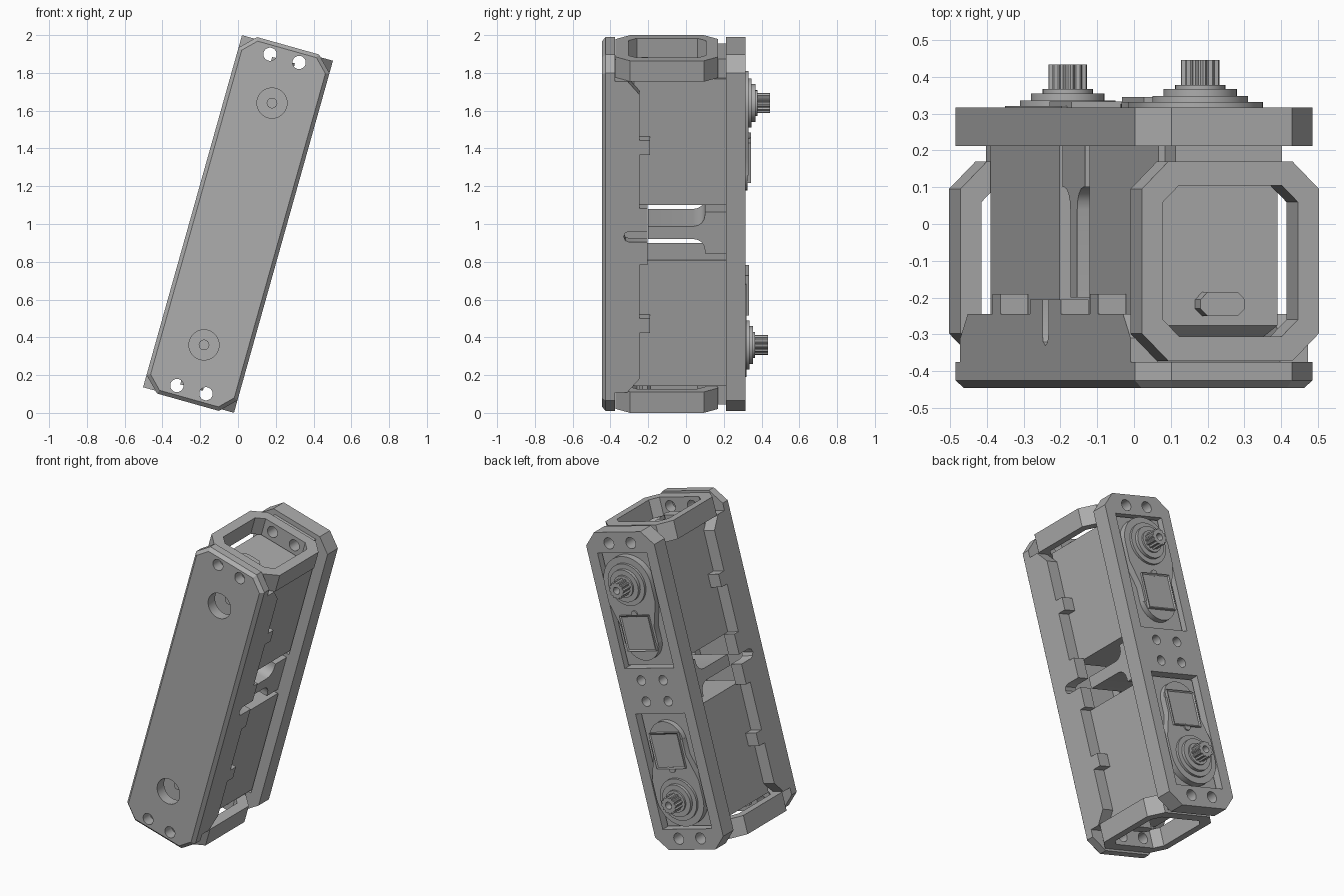
import bpy, bmesh
from math import sin, cos, pi, radians
from mathutils import Matrix, Vector

cube = bpy.data.objects.get("Cube")
if cube:
    bpy.data.objects.remove(cube)

GREY = (0.42, 0.42, 0.42, 1)
grey = bpy.data.materials.new("plain grey")
grey.use_nodes = True
grey.diffuse_color = GREY
grey.node_tree.nodes["Principled BSDF"].inputs["Base Color"].default_value = GREY

# The whole unit is built upright (x width, y depth, z length), then leaned over
LEAN = Matrix.Translation((0, 0, 1)) @ Matrix.Rotation(radians(15.7), 4, 'Y')
parts = []

PLACE = {
    'x': lambda a, b, d: (d, b, a),   # points are (z, y)
    'y': lambda a, b, d: (a, d, b),   # points are (x, z)
    'z': lambda a, b, d: (a, b, d),   # points are (x, y)
}


def prism(name, pts, axis, lo, hi, bevel=0, panel=0):
    """Extrude an outline; optionally bevel its low rim or sink its high face."""
    bm = bmesh.new()
    rings = [[bm.verts.new(PLACE[axis](a, b, d)) for a, b in pts] for d in (lo, hi)]
    low = bm.faces.new(rings[0])
    high = bm.faces.new(rings[1])
    n = len(pts)
    for i in range(n):
        j = (i + 1) % n
        bm.faces.new((rings[0][i], rings[0][j], rings[1][j], rings[1][i]))
    bmesh.ops.recalc_face_normals(bm, faces=bm.faces)
    if panel:
        bmesh.ops.inset_region(bm, faces=[high], thickness=panel, depth=-panel / 2)
    if bevel:
        bmesh.ops.bevel(bm, geom=list(low.edges), offset=bevel, segments=1,
                        affect='EDGES')
    mesh = bpy.data.meshes.new(name)
    bm.to_mesh(mesh)
    bm.free()
    mesh.materials.append(grey)
    ob = bpy.data.objects.new(name, mesh)
    bpy.context.collection.objects.link(ob)
    parts.append(ob)
    return ob


def rect(x0, x1, z0, z1, c=0):
    """Rectangle outline, with corners cut off by c when given."""
    if not c:
        return [(x0, z0), (x1, z0), (x1, z1), (x0, z1)]
    return [(x0 + c, z0), (x1 - c, z0), (x1, z0 + c), (x1, z1 - c),
            (x1 - c, z1), (x0 + c, z1), (x0, z1 - c), (x0, z0 + c)]


def circle(x, z, r, n=40):
    return [(x + r * cos(2 * pi * i / n), z + r * sin(2 * pi * i / n)) for i in range(n)]


def cut(ob, cutters):
    """Subtract each cutter and discard it."""
    for c in cutters:
        mod = ob.modifiers.new("cut", 'BOOLEAN')
        mod.operation = 'DIFFERENCE'
        mod.solver = 'EXACT'
        mod.object = c
    bpy.context.view_layer.update()
    graph = bpy.context.evaluated_depsgraph_get()
    mesh = bpy.data.meshes.new_from_object(ob.evaluated_get(graph))
    ob.modifiers.clear()
    ob.data = mesh
    for c in cutters:
        parts.remove(c)
        bpy.data.objects.remove(c)
    return ob


def drill(places, r, lo, hi):
    return [prism("drill", circle(x, z, r, 32), 'y', lo, hi) for x, z in places]


def both(x, z):
    return [(sx * x, sz * z) for sx in (-1, 1) for sz in (-1, 1)]


SHAFT = 0.665
END_HOLES = both(0.08, 0.911)
outline = rect(-0.25, 0.25, -0.98, 0.98, 0.08)

# Front plate with end holes and two round openings
plate = prism("front_plate", outline, 'y', -0.445, -0.375, bevel=0.02)
cut(plate, drill(END_HOLES, 0.035, -0.5, -0.3)
    + drill([(0, SHAFT), (0, -SHAFT)], 0.08, -0.5, -0.3))

# Notched side walls standing on the front plate, with a central round slot
half = [(0.021, -0.321), (0.03, -0.3), (0.03, -0.205), (0.155, -0.205),
        (0.155, -0.245), (0.45, -0.245), (0.45, -0.19), (0.53, -0.19),
        (0.53, -0.245), (0.78, -0.245), (0.855, -0.31), (0.855, -0.376)]
wall = [(0, -0.33)] + half + [(-z, y) for z, y in reversed(half)]
for side, name in ((1, "left_side_wall"), (-1, "right_side_wall")):
    prism(name, wall, 'x', *sorted((side * 0.172, side * 0.25)))

# Back plate with two windows, end holes and four centre holes
plate = prism("back_plate", outline, 'y', 0.212, 0.316)
windows = [prism("window", rect(-0.18, 0.18, *sorted((s * 0.14, s * 0.852))),
                 'y', 0.1, 0.5) for s in (-1, 1)]
cut(plate, windows + drill(END_HOLES, 0.035, 0.1, 0.5)
    + drill(both(0.08, 0.065), 0.03, 0.1, 0.5))

# Centre divider: a thin web that widens in an arc towards the back plate
arc = [(0.095 - 0.06 * cos(t * pi / 8), 0.04 + 0.06 * sin(t * pi / 8)) for t in range(5)]
side = [(0.035, -0.2)] + arc + [(0.115, 0.1), (0.115, 0.215)]
prism("centre_divider", side + [(-z, y) for z, y in reversed(side)], 'x', -0.17, 0.17)

for s, end in ((1, "upper"), (-1, "lower")):
    drop = 0 if s > 0 else -0.012     # the lower motor sits slightly deeper

    def span(a, b):
        return sorted((s * a, s * b))

    # End frame: an eight-sided ring
    frame = prism(end + "_end_frame", rect(-0.25, 0.25, -0.372, 0.17, 0.075), 'z',
                  *span(0.853, 0.968))
    hollow = prism("hollow", rect(-0.19, 0.19, -0.305, 0.105, 0.045), 'z', *span(0.8, 1.1))
    holes = [(x, s * 0.911) for x in (-0.08, 0.08)]
    cut(frame, [hollow] + drill(holes, 0.035, -0.5, 0.4))

    # Motor case, mounting ear and cable exit
    prism(end + "_motor_case", rect(-0.168, 0.168, *span(0.152, 0.845)), 'y',
          -0.305, 0.29 + drop, bevel=0.03)
    ear = prism(end + "_mounting_ear", rect(-0.15, 0.15, *span(0.84, 0.95)), 'y',
                0.165, 0.214)
    cut(ear, drill(holes, 0.035, 0.1, 0.3))
    prism(end + "_cable_exit", rect(-0.065, 0.06, -0.25, -0.185, 0.02), 'z',
          *span(0.84, 0.9))

    # Gear cover: round end at the shaft, tapering towards the label
    cover = [(0.17 * cos(i * pi / 24), s * (SHAFT + 0.17 * sin(i * pi / 24)))
             for i in range(25)]
    cover += [(-0.17, s * 0.55), (-0.12, s * 0.4), (-0.12, s * 0.3),
              (0.12, s * 0.3), (0.12, s * 0.4), (0.17, s * 0.55)]
    prism(end + "_gear_cover", cover, 'y', 0.28, 0.332 + drop)
    prism(end + "_gear_bump", circle(0, s * 0.31, 0.12), 'y', 0.28, 0.326 + drop)
    prism(end + "_label_panel", rect(-0.105, 0.105, *span(0.255, 0.475)), 'y',
          0.3, 0.345 + drop, panel=0.012)
    prism(end + "_cover_pin", circle(0, s * 0.48, 0.022, 20), 'y', 0.3, 0.34 + drop)

    # Output shaft: stepped collars and a splined, hollow tip
    for label, r, top in (("outer", 0.13, 0.347), ("middle", 0.1, 0.367),
                          ("inner", 0.068, 0.378)):
        prism(f"{end}_{label}_collar", circle(0, s * SHAFT, r), 'y', 0.3, top + drop)
    teeth = []
    for i in range(48):
        r = 0.053 if i % 4 < 2 else 0.045
        teeth.append((r * cos(i * pi / 24), s * SHAFT + r * sin(i * pi / 24)))
    spline = prism(end + "_splined_shaft", teeth, 'y', 0.33, 0.445 + drop)
    cut(spline, drill([(0, s * SHAFT)], 0.022, 0.39, 0.5))

    # Small rear axle seen inside the front opening
    prism(end + "_front_axle", circle(0, s * SHAFT, 0.028, 24), 'y', -0.35, -0.3)

# Lean everything and shade
bpy.ops.object.select_all(action='DESELECT')
for ob in parts:
    ob.data.transform(LEAN)
    ob.select_set(True)
bpy.context.view_layer.objects.active = parts[0]
bpy.ops.object.shade_smooth_by_angle(angle=radians(25))
